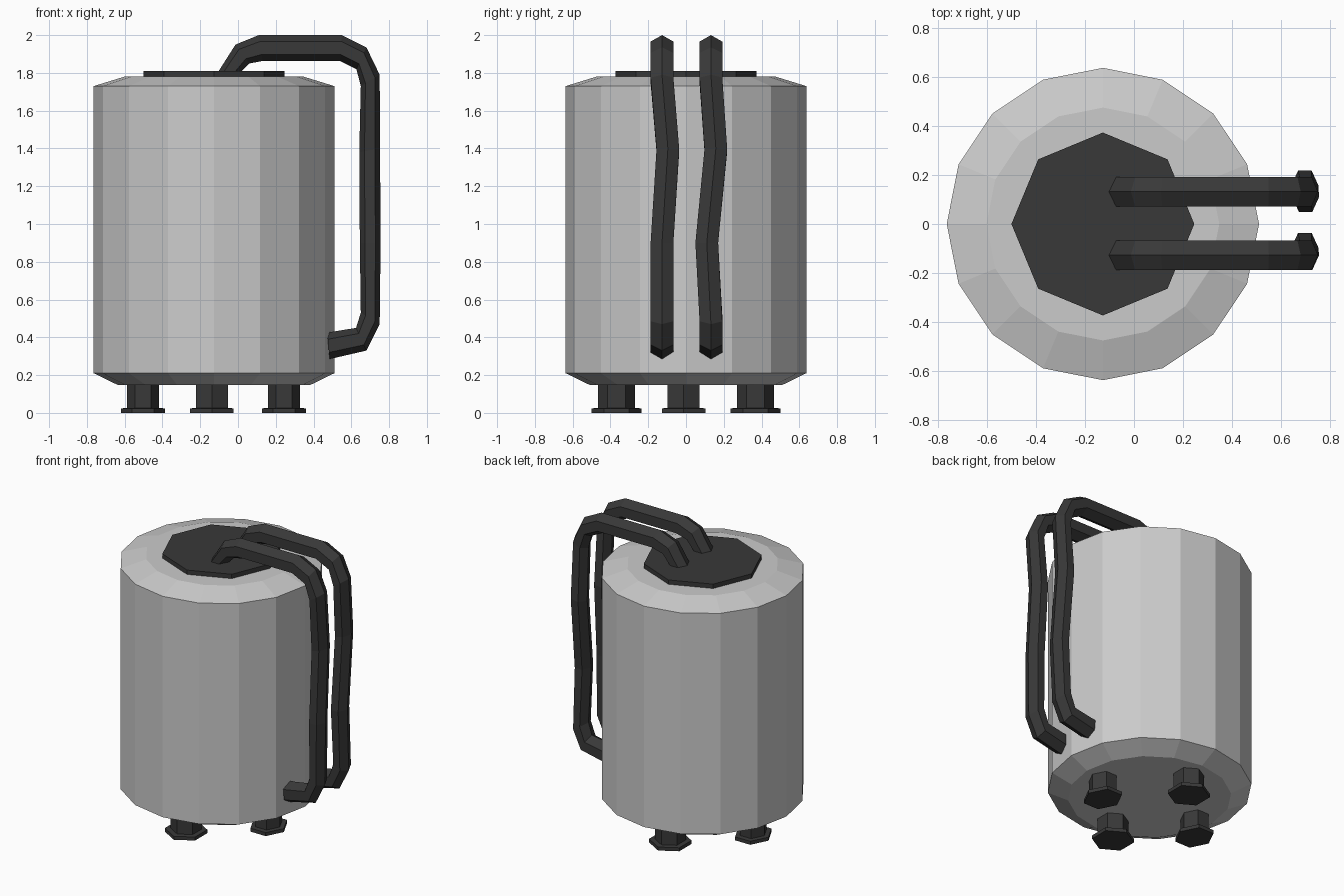
import bpy, bmesh
from math import sin, cos, pi, tau

if "Cube" in bpy.data.objects:
    bpy.data.objects.remove(bpy.data.objects["Cube"])

CX = -0.127  # tank axis

dark = bpy.data.materials.new("dark_rubber")
dark.diffuse_color = (0.04, 0.04, 0.04, 1)
dark.use_nodes = True
dark.node_tree.nodes["Principled BSDF"].inputs["Base Color"].default_value = dark.diffuse_color


def loft(name, rings, mat=None):
    """Skin a list of equal-length vertex rings and cap both ends."""
    bm = bmesh.new()
    loops = [[bm.verts.new(p) for p in ring] for ring in rings]
    n = len(loops[0])
    for a, b in zip(loops, loops[1:]):
        for i in range(n):
            j = (i + 1) % n
            bm.faces.new((a[i], a[j], b[j], b[i]))
    bm.faces.new(loops[0])
    bm.faces.new(loops[-1])
    bmesh.ops.recalc_face_normals(bm, faces=bm.faces)
    me = bpy.data.meshes.new(name)
    bm.to_mesh(me)
    bm.free()
    ob = bpy.data.objects.new(name, me)
    bpy.context.collection.objects.link(ob)
    if mat:
        me.materials.append(mat)
    return ob


def lathe(name, profile, sides, x, y, start=0.0, sx=1.0, mat=None):
    """Revolve (radius, z) pairs about a vertical axis at x, y."""
    angles = [start + tau * i / sides for i in range(sides)]
    return loft(name, [[(x + r * sx * cos(a), y + r * sin(a), z) for a in angles]
                       for r, z in profile], mat)


# Tank body with chamfered ends
lathe("tank", [(0.51, 0.148), (0.637, 0.21), (0.637, 1.73), (0.475, 1.78)], 16, CX, 0)

# Octagonal lid
lathe("lid", [(0.373, 1.77), (0.373, 1.81)], 8, CX, 0, mat=dark)

# Four hexagonal feet with flanges
foot = [(0.133, 0), (0.133, 0.024), (0.097, 0.026), (0.097, 0.16)]
for i, (x, y, start, sx) in enumerate([(-0.503, -0.013, 0, 0.87), (0.243, -0.013, 0, 0.87),
                                       (-0.138, -0.368, pi / 2, 1), (-0.138, 0.368, pi / 2, 1)]):
    lathe(f"foot_{i + 1}", foot, 6, x, y, start, sx, dark)

# Hoses: inner and outer bend edges (xi, zi, xo, zo) along the route
route = [(0.0, 1.79, -0.115, 1.79), (0.06, 1.85, -0.013, 1.95), (0.13, 1.863, 0.11, 2.0),
         (0.54, 1.863, 0.55, 2.0), (0.627, 1.82, 0.68, 1.935), (0.65, 1.73, 0.75, 1.79),
         (0.642, 1.38, 0.752, 1.40), (0.645, 0.90, 0.755, 0.90), (0.65, 0.53, 0.75, 0.47),
         (0.625, 0.45, 0.68, 0.33), (0.472, 0.425, 0.485, 0.285)]


def hose(name, y, sway):
    rings = []
    for i, (xi, zi, xo, zo) in enumerate(route):
        mx, mz, hx, hz = (xi + xo) / 2, (zi + zo) / 2, (xo - xi) / 2, (zo - zi) / 2
        yc = y + sway.get(i, 0)
        rings.append([(mx + hx * cos(k * pi / 3), yc + 0.0695 * sin(k * pi / 3),
                       mz + hz * cos(k * pi / 3)) for k in range(6)])
    loft(name, rings, dark)


hose("front_hose", -0.127, {6: 0.031})
hose("back_hose", 0.132, {6: 0.026, 7: -0.022})
